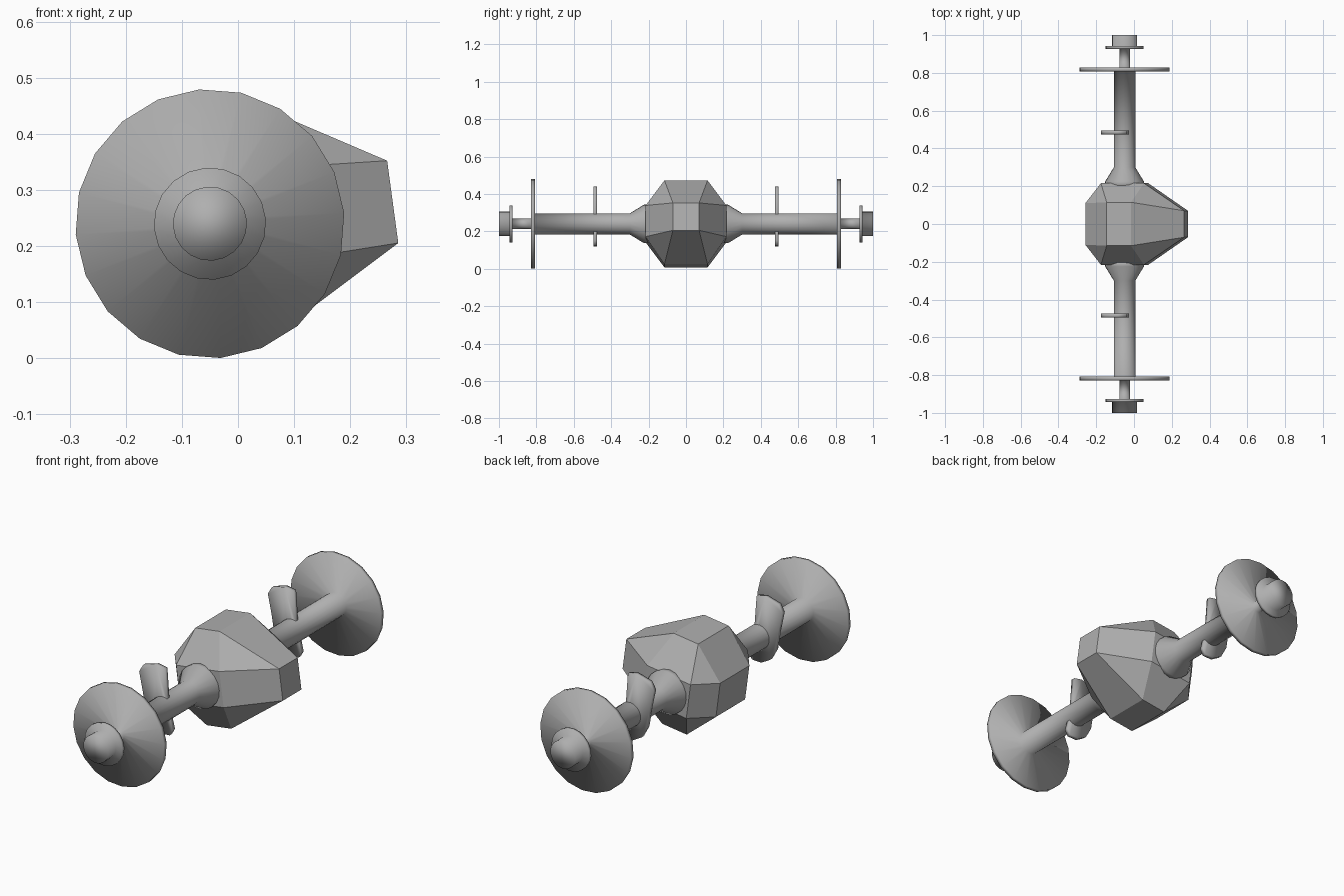
import bpy, bmesh, math
from mathutils import Matrix, Vector

if "Cube" in bpy.data.objects:
    bpy.data.objects.remove(bpy.data.objects["Cube"])

CX, CZ = -0.05, 0.24          # axle centre line
TILT = math.radians(7.7)      # whole axle is pitched about y

# Dark grey paint shared by all parts
paint = bpy.data.materials.new("dark_grey")
paint.diffuse_color = (0.43, 0.43, 0.43, 1)
paint.use_nodes = True
paint.node_tree.nodes["Principled BSDF"].inputs["Base Color"].default_value = paint.diffuse_color


def finish(name, bm, smooth=True, mirror=True):
    bmesh.ops.recalc_face_normals(bm, faces=bm.faces[:])
    for f in bm.faces:
        f.smooth = smooth
    me = bpy.data.meshes.new(name)
    bm.to_mesh(me)
    bm.free()
    me.materials.append(paint)
    ob = bpy.data.objects.new(name, me)
    bpy.context.collection.objects.link(ob)
    if mirror:
        mod = ob.modifiers.new("Mirror", 'MIRROR')
        mod.use_axis = (False, True, False)
        mod.use_mirror_merge = False
    return ob


def turned(name, profile, sides=20, offset=4.6):
    """Closed turned part around the axle; profile is (y, radius) pairs."""
    bm = bmesh.new()
    rings = []
    for y, r in profile:
        ring = []
        for i in range(sides):
            a = math.radians(offset) + 2 * math.pi * i / sides
            ring.append(bm.verts.new((CX + r * math.cos(a), y, CZ + r * math.sin(a))))
        rings.append(ring)
    for a, b in zip(rings, rings[1:]):
        for i in range(sides):
            j = (i + 1) % sides
            bm.faces.new((a[i], a[j], b[j], b[i]))
    bm.faces.new(rings[0])
    bm.faces.new(rings[-1])
    return finish(name, bm)


# Differential housing: hull of six small rectangles, one per direction
bm = bmesh.new()
rot = Matrix.Translation((CX, 0, CZ)) @ Matrix.Rotation(-TILT, 4, 'Y')
for s in (-1, 1):
    for t in (-1, 1):
        corners = [
            (0.065 * s, 0.115 * t, 0.226), (0.065 * s, 0.115 * t, -0.226),   # top, bottom
            (0.328, 0.07 * s, 0.074 * t - 0.005),                            # pinion nose
            (-0.198, 0.11 * s, 0.084 * t),                                   # rear cover
            (0.115 * s, 0.216, 0.084 * t), (0.115 * s, -0.216, 0.084 * t),   # sides
        ]
        for c in corners:
            bm.verts.new(rot @ Vector(c))
bmesh.ops.convex_hull(bm, input=bm.verts[:])
bmesh.ops.dissolve_limit(bm, angle_limit=math.radians(4), verts=bm.verts[:], edges=bm.edges[:])
finish("differential_housing", bm, smooth=False, mirror=False)

# Axle half: flared tube, brake disc, spindle, hub flange and cap in one smooth turning
turned("axle_tube_and_hub", [
    (0.19, 0.103), (0.225, 0.103), (0.30, 0.057), (0.808, 0.057),
    (0.808, 0.24), (0.828, 0.24), (0.828, 0.028), (0.927, 0.028),
    (0.927, 0.1), (0.943, 0.1), (0.943, 0.066), (1.0, 0.066)])

# Mounting brackets: thin plates wrapping behind and under the tube
outline = [(-0.04, 0.432), (-0.085, 0.44), (-0.155, 0.42), (-0.175, 0.385), (-0.155, 0.29),
           (-0.14, 0.20), (-0.11, 0.145), (-0.065, 0.12), (-0.015, 0.122),
           (0.0, 0.15), (-0.012, 0.20), (-0.02, 0.24), (-0.03, 0.30)]
bm = bmesh.new()
face = bm.faces.new([bm.verts.new((x, 0.475, z)) for x, z in outline])
ext = bmesh.ops.extrude_face_region(bm, geom=[face], use_keep_orig=True)
bmesh.ops.translate(bm, vec=(0, 0.02, 0),
                    verts=[g for g in ext["geom"] if isinstance(g, bmesh.types.BMVert)])
finish("mounting_bracket", bm)
